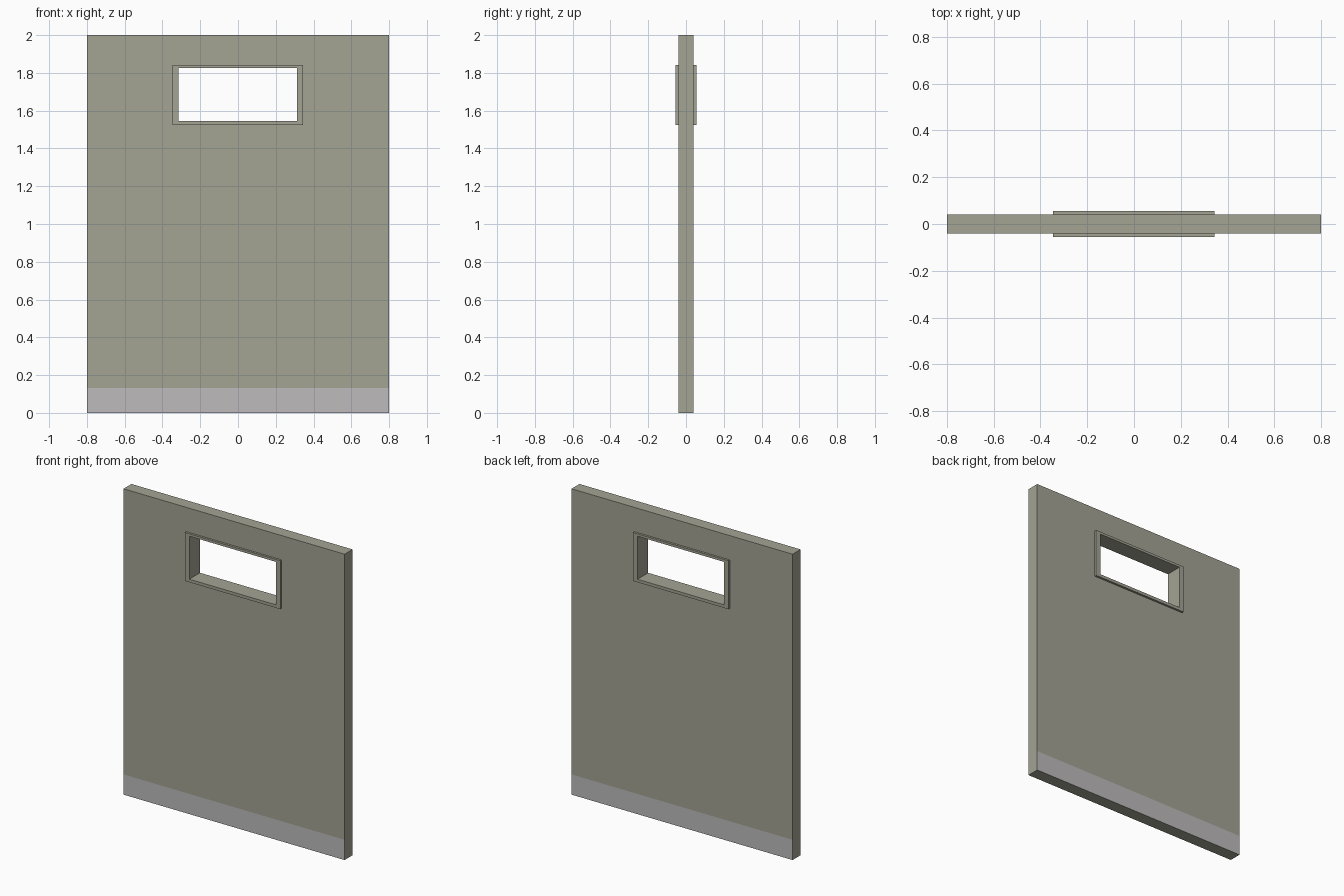
import bpy, bmesh

if "Cube" in bpy.data.objects:
    bpy.data.objects.remove(bpy.data.objects["Cube"])


def material(name, rgb):
    m = bpy.data.materials.new(name)
    m.diffuse_color = (*rgb, 1)
    m.use_nodes = True
    m.node_tree.nodes["Principled BSDF"].inputs["Base Color"].default_value = m.diffuse_color
    return m


olive = material("olive grey", (0.366, 0.366, 0.296))
light = material("light grey", (0.51, 0.497, 0.503))


def ring_mesh(outer, inner, half_depth):
    """Rectangular ring (x0, x1, z0, z1) extruded along y."""
    bm = bmesh.new()
    loops = []
    for y in (-half_depth, half_depth):
        for x0, x1, z0, z1 in (outer, inner):
            loops.append([bm.verts.new((x, y, z)) for x, z in
                          ((x0, z0), (x1, z0), (x1, z1), (x0, z1))])
    fo, fi, bo, bi = loops
    for a, b in ((fo, fi), (fi, bi), (bi, bo), (bo, fo)):
        for i in range(4):
            j = (i + 1) % 4
            bm.faces.new((a[i], a[j], b[j], b[i]))
    bmesh.ops.recalc_face_normals(bm, faces=bm.faces)
    return bm


def finish(bm, name, mats):
    me = bpy.data.meshes.new(name)
    bm.to_mesh(me)
    bm.free()
    for m in mats:
        me.materials.append(m)
    ob = bpy.data.objects.new(name, me)
    bpy.context.collection.objects.link(ob)
    return ob


# Door panel with window cutout and a pale kick strip on front and back
STRIP = 0.132
bm = ring_mesh((-0.8, 0.8, 0, 2), (-0.34, 0.339, 1.53, 1.835), 0.041)
bmesh.ops.bisect_plane(bm, geom=bm.verts[:] + bm.edges[:] + bm.faces[:],
                       plane_co=(0, 0, STRIP), plane_no=(0, 0, 1))
bm.normal_update()
for f in bm.faces:
    if abs(f.normal.y) > 0.9 and f.calc_center_median().z < STRIP:
        f.material_index = 1
finish(bm, "door_panel", [olive, light])

# Raised window frame, standing proud on both sides
bm = ring_mesh((-0.346, 0.345, 1.524, 1.841), (-0.314, 0.312, 1.544, 1.825), 0.055)
finish(bm, "window_frame", [olive])
